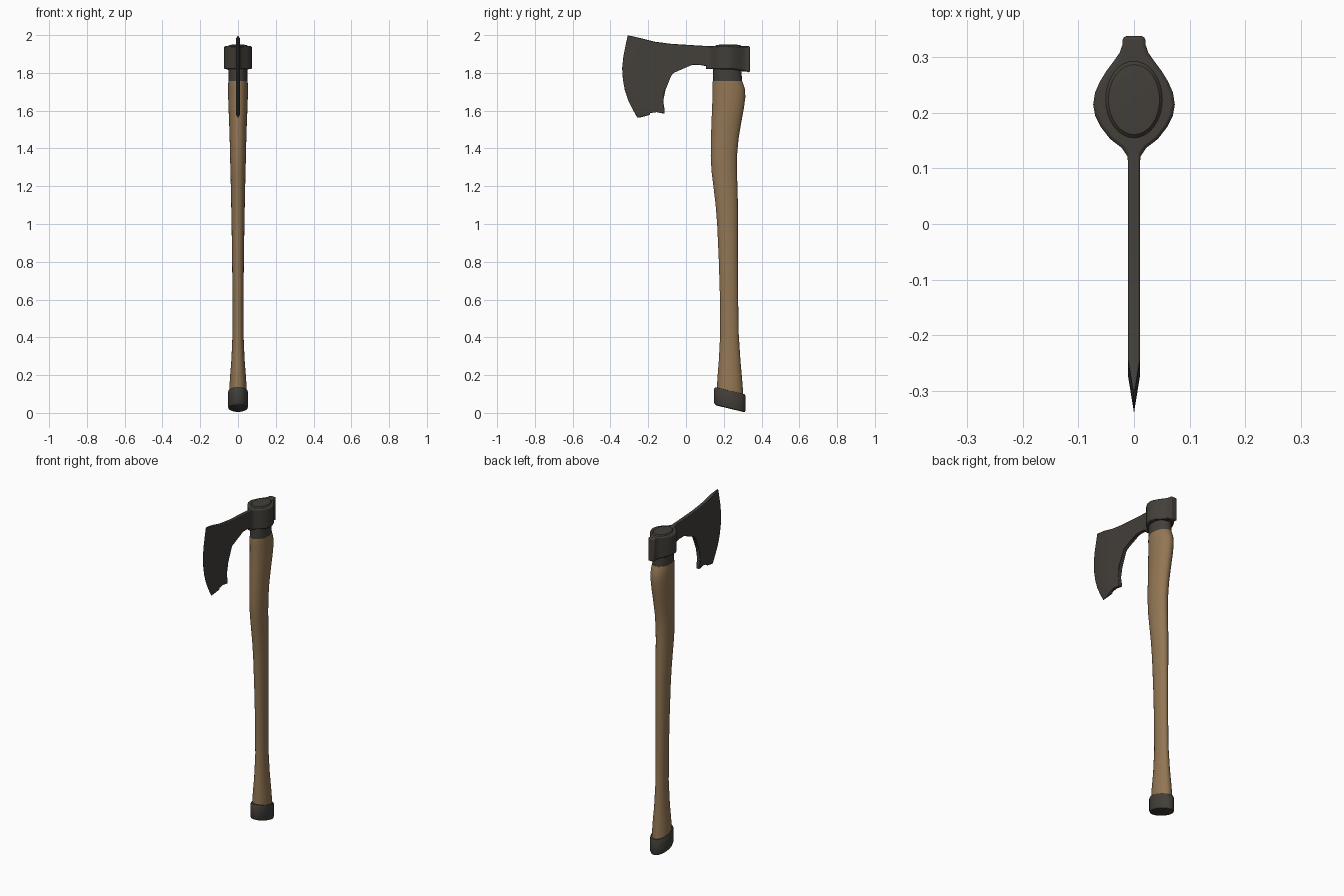
import bpy, bmesh, math


def material(name, rgb):
    m = bpy.data.materials.new(name)
    m.diffuse_color = (*rgb, 1)
    return m


wood = material("warm wood", (0.29, 0.182, 0.088))
iron = material("dark iron", (0.056, 0.050, 0.042))


def finish(bm, name, mat, bevel=0, angle=35):
    bmesh.ops.recalc_face_normals(bm, faces=bm.faces)
    me = bpy.data.meshes.new(name)
    bm.to_mesh(me)
    bm.free()
    ob = bpy.data.objects.new(name, me)
    bpy.context.collection.objects.link(ob)
    me.materials.append(mat)
    if bevel:
        b = ob.modifiers.new("bevel", "BEVEL")
        b.width, b.segments, b.limit_method = bevel, 2, "ANGLE"
        b.angle_limit = math.radians(40)
    bpy.ops.object.select_all(action="DESELECT")
    bpy.context.view_layer.objects.active = ob
    ob.select_set(True)
    bpy.ops.object.shade_smooth_by_angle(angle=math.radians(angle))
    return ob


def skin(bm, rings):
    """Bridge closed rings of points and cap both ends."""
    loops = [[bm.verts.new(p) for p in r] for r in rings]
    n = len(loops[0])
    for a, b in zip(loops, loops[1:]):
        for i in range(n):
            j = (i + 1) % n
            bm.faces.new((a[i], a[j], b[j], b[i]))
    bm.faces.new(loops[0][::-1])
    bm.faces.new(loops[-1])


def oval_loft(name, mat, sections, n=32, slope=0.0):
    """Sections are (z, y_min, y_max, half_width); slope tilts the rings along y."""
    bm = bmesh.new()
    rings = []
    for z, y0, y1, w in sections:
        ring = []
        for i in range(n):
            a = 2 * math.pi * i / n
            dy = (y1 - y0) / 2 * math.sin(a)
            ring.append((w * math.cos(a), (y0 + y1) / 2 + dy, z - slope * dy))
        rings.append(ring)
    skin(bm, rings)
    return finish(bm, name, mat)


# curved wooden handle
oval_loft("handle", wood, [
    (0.10, 0.163, 0.303, 0.047), (0.18, 0.166, 0.297, 0.043), (0.28, 0.174, 0.288, 0.035),
    (0.42, 0.181, 0.279, 0.029), (0.60, 0.180, 0.276, 0.029), (0.80, 0.174, 0.275, 0.031),
    (1.00, 0.165, 0.275, 0.034), (1.10, 0.157, 0.275, 0.036), (1.20, 0.145, 0.272, 0.038),
    (1.28, 0.135, 0.270, 0.040), (1.36, 0.131, 0.270, 0.042), (1.45, 0.132, 0.278, 0.044),
    (1.54, 0.135, 0.293, 0.047), (1.61, 0.138, 0.306, 0.050), (1.67, 0.140, 0.314, 0.052),
    (1.71, 0.140, 0.313, 0.052), (1.74, 0.140, 0.304, 0.052), (1.757, 0.142, 0.297, 0.051)])

# slanted iron cap at the foot of the handle
oval_loft("handle_cap", iron, [
    (0.022, 0.163, 0.303, 0.044), (0.025, 0.154, 0.312, 0.050), (0.034, 0.149, 0.316, 0.053),
    (0.108, 0.149, 0.316, 0.053), (0.117, 0.154, 0.311, 0.050), (0.118, 0.166, 0.300, 0.043)],
    slope=0.24)

# collar under the head, and the plug showing through the top of the eye
oval_loft("collar", iron, [(1.745, 0.143, 0.297, 0.050), (1.83, 0.144, 0.293, 0.050)])
oval_loft("eye_plug", iron, [
    (1.92, 0.155, 0.293, 0.051), (1.942, 0.155, 0.293, 0.051),
    (1.948, 0.161, 0.287, 0.046), (1.949, 0.175, 0.273, 0.035)])

# socket around the handle: half outline seen from above, mirrored in x
half = [(0.010, 0.105), (0.012, 0.122), (0.022, 0.137), (0.043, 0.153), (0.060, 0.175),
        (0.070, 0.195), (0.0735, 0.215), (0.070, 0.237), (0.061, 0.257), (0.050, 0.275),
        (0.038, 0.291), (0.026, 0.308), (0.021, 0.322), (0.020, 0.338)]
outline = half + [(-x, y) for x, y in reversed(half)]
bm = bmesh.new()
skin(bm, [[(x, y, 1.82 - max(0, y - 0.27) * 0.27) for x, y in outline],
          [(x, y, 1.942) for x, y in outline]])
finish(bm, "head_socket", iron, bevel=0.006, angle=40)

# bearded blade: cutting edge, then the rest of the outline as (y, z)
edge = [(-0.310, 2.000), (-0.321, 1.950), (-0.333, 1.890), (-0.340, 1.825), (-0.336, 1.765),
        (-0.326, 1.710), (-0.310, 1.660), (-0.287, 1.612), (-0.258, 1.560)]
beard = [(-0.190, 1.587), (-0.155, 1.592), (-0.114, 1.584), (-0.113, 1.605), (-0.120, 1.645),
         (-0.119, 1.690), (-0.111, 1.730), (-0.095, 1.765), (-0.072, 1.795), (-0.040, 1.820),
         (-0.005, 1.836), (0.035, 1.842), (0.080, 1.841), (0.110, 1.835), (0.150, 1.822)]
crest = [(0.150, 1.941), (0.080, 1.944), (0.000, 1.949), (-0.080, 1.954), (-0.165, 1.965)]
inner = [(y + 0.065, z + (0.017 if i == 8 else -0.015 if i == 0 else 0))
         for i, (y, z) in enumerate(edge)]
T = 0.0105
bm = bmesh.new()
edge_v = [bm.verts.new((0, y, z)) for y, z in edge]
backs = []
for s in (T, -T):
    inn = [bm.verts.new((s, y, z)) for y, z in inner]
    rest = [bm.verts.new((s, y, z)) for y, z in beard + crest]
    for i in range(len(edge) - 1):  # ground bevel towards the cutting edge
        bm.faces.new((edge_v[i], edge_v[i + 1], inn[i + 1], inn[i]))
    bm.faces.new(inn + rest)
    backs.append([inn[-1]] + rest + [inn[0]])
a, b = backs
for i in range(len(a) - 1):  # rim
    bm.faces.new((a[i], a[i + 1], b[i + 1], b[i]))
for v, k in ((edge_v[-1], 0), (edge_v[0], -1)):
    bm.faces.new((v, a[k], b[k]))
bmesh.ops.triangulate(bm, faces=[f for f in bm.faces if len(f.verts) > 4])
finish(bm, "blade", iron, bevel=0.003, angle=30)
